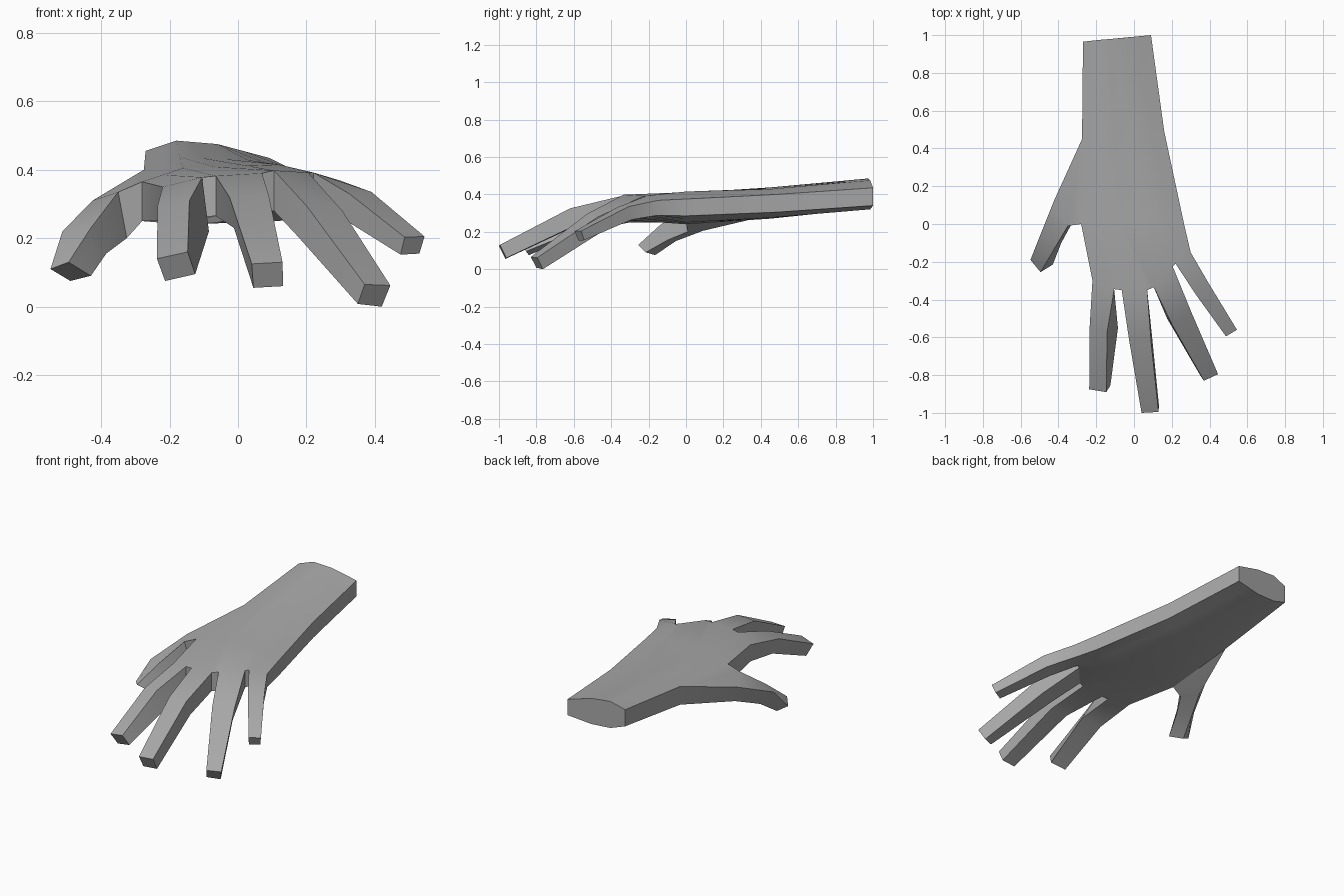
import bpy, bmesh, math
from mathutils import Vector

if "Cube" in bpy.data.objects:
    bpy.data.objects.remove(bpy.data.objects["Cube"])

skin = bpy.data.materials.new("grey_skin")
skin.diffuse_color = (0.4, 0.4, 0.4, 1)
skin.use_nodes = True
skin.node_tree.nodes["Principled BSDF"].inputs["Base Color"].default_value = skin.diffuse_color

bm = bmesh.new()


def spread(pts):
    """Resample four (x, y, top z, bottom z) points to eight columns."""
    a, b, c, d = [Vector(p) for p in pts]
    return [a, a.lerp(b, .5), b, b.lerp(c, 1 / 3), b.lerp(c, 2 / 3), c, c.lerp(d, .5), d]


# Forearm and palm: cross-sections from the wrist end to the knuckles
sections = [
    spread([(-.27, .965, .455, .355), (-.18, .975, .485, .325),
            (-.06, .985, .475, .32), (.09, 1, .435, .34)]),
    spread([(-.275, .45, .40, .29), (-.17, .45, .437, .27),
            (.03, .45, .428, .275), (.16, .49, .40, .305)]),
    spread([(-.28, 0, .365, .25), (-.16, 0, .405, .24),
            (.12, 0, .415, .25), (.265, 0, .375, .285)]),
    # Knuckles: a left and right corner for each finger
    [(-.22, -.30, .35, .25), (-.105, -.345, .378, .262),
     (-.065, -.35, .382, .265), (.07, -.35, .39, .28),
     (.105, -.335, .398, .28), (.205, -.225, .392, .29),
     (.22, -.21, .392, .295), (.30, -.15, .368, .288)],
]
rows = []
for sec in sections:
    top = [bm.verts.new((p[0], p[1], p[2])) for p in sec]
    bottom = [bm.verts.new((p[0], p[1], p[3])) for p in sec]
    rows.append((top, bottom))

for s, ((t0, b0), (t1, b1)) in enumerate(zip(rows, rows[1:])):
    for i in range(7):
        bm.faces.new((t0[i], t1[i], t1[i + 1], t0[i + 1]))
        bm.faces.new((b0[i], b0[i + 1], b1[i + 1], b1[i]))
    bm.faces.new((t0[7], t1[7], b1[7], b0[7]))
    if s != 1:  # the thumb grows from the middle of the left side
        bm.faces.new((t0[0], b0[0], b1[0], t1[0]))

# Flat wrist end and the webs between the fingers
bm.faces.new(rows[0][0] + rows[0][1][::-1])
kt, kb = rows[3]
for i in (1, 3, 5):
    bm.faces.new((kt[i], kb[i], kb[i + 1], kt[i + 1]))


def digit(base, quads):
    """Bridge a base quad through the given quads and cap the tip."""
    ring = base
    for q in quads:
        new = [bm.verts.new(p) for p in q]
        for i in range(4):
            j = (i + 1) % 4
            bm.faces.new((ring[i], ring[j], new[j], new[i]))
        ring = new
    bm.faces.new(ring)


# Each quad: left top, right top, right bottom, left bottom
fingers = [
    # index
    [[(-.235, -.55, .295), (-.142, -.57, .31), (-.085, -.55, .22), (-.205, -.53, .205)],
     [(-.237, -.875, .14), (-.147, -.89, .16), (-.125, -.855, .095), (-.213, -.84, .075)]],
    # middle
    [[(-.025, -.62, .32), (.09, -.62, .325), (.095, -.59, .235), (-.012, -.59, .23)],
     [(.04, -1, .125), (.13, -.995, .13), (.132, -.96, .06), (.045, -.965, .055)]],
    # ring
    [[(.20, -.53, .295), (.305, -.47, .28), (.28, -.45, .20), (.175, -.50, .205)],
     [(.37, -.83, .065), (.445, -.795, .062), (.42, -.765, 0), (.35, -.80, .008)]],
    # little
    [[(.325, -.37, .33), (.39, -.305, .335), (.375, -.29, .265), (.31, -.345, .255)],
     [(.487, -.595, .203), (.545, -.56, .205), (.53, -.545, .155), (.475, -.575, .152)]],
]
for f, quads in enumerate(fingers):
    i = 2 * f
    digit([kt[i], kt[i + 1], kb[i + 1], kb[i]], quads)

# Thumb: outer top, inner top, inner bottom, outer bottom
(t1, b1), (t2, b2) = rows[1], rows[2]
digit([t1[0], t2[0], b2[0], b1[0]], [
    [(-.425, .12, .31), (-.35, -.01, .335), (-.325, .01, .20), (-.39, .09, .205)],
    [(-.513, -.10, .22), (-.43, -.145, .23), (-.385, -.10, .155), (-.455, -.055, .15)],
    [(-.548, -.19, .11), (-.495, -.255, .13), (-.43, -.215, .09), (-.49, -.165, .075)],
])

bmesh.ops.recalc_face_normals(bm, faces=bm.faces)
mesh = bpy.data.meshes.new("hand")
bm.to_mesh(mesh)
bm.free()
mesh.materials.append(skin)

hand = bpy.data.objects.new("hand", mesh)
bpy.context.collection.objects.link(hand)
bpy.context.view_layer.objects.active = hand
hand.select_set(True)
bpy.ops.object.shade_smooth_by_angle(angle=math.radians(30))
